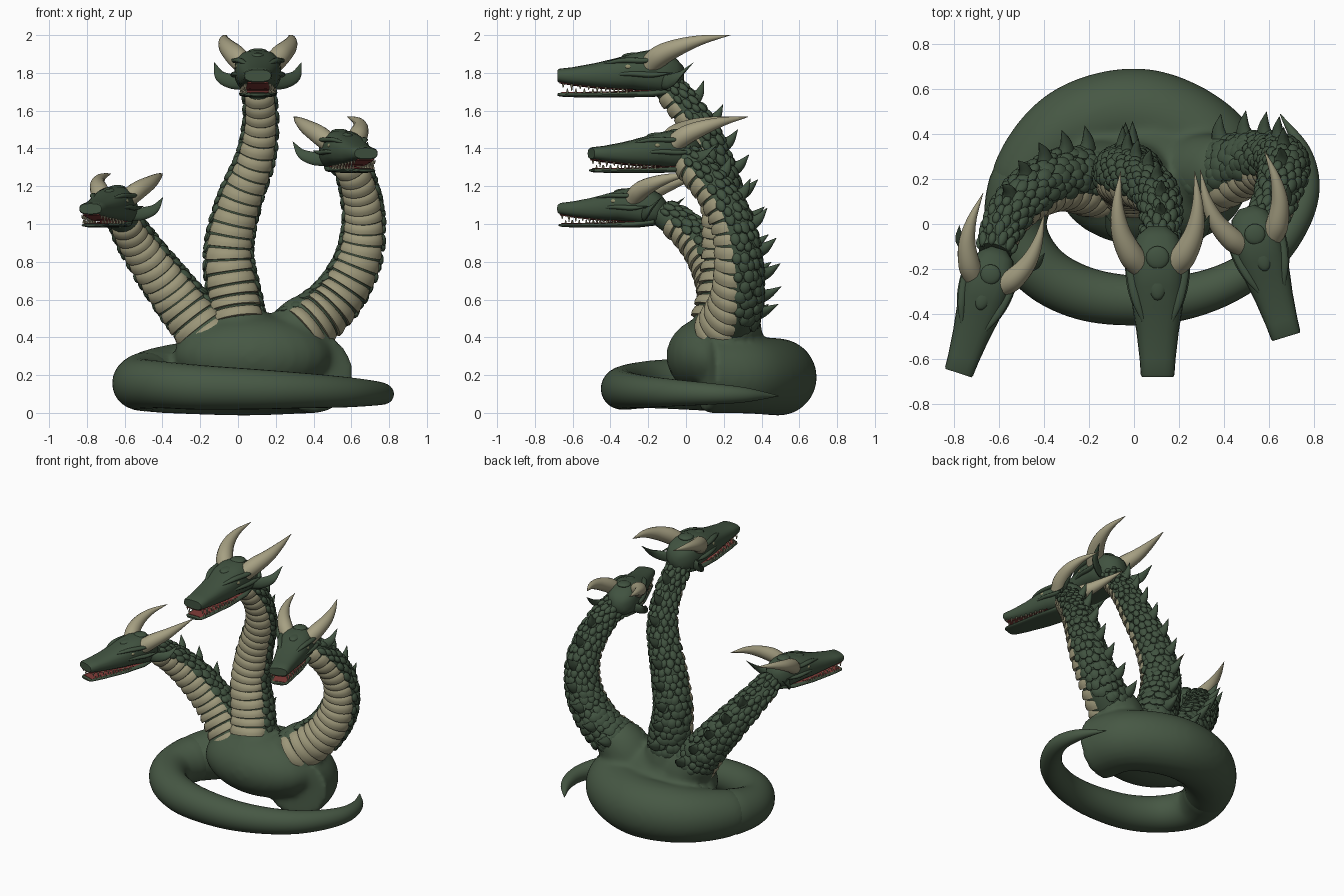
import bpy, bmesh, math, random
from mathutils import Vector, Matrix

random.seed(4)
if "Cube" in bpy.data.objects:
    bpy.data.objects.remove(bpy.data.objects["Cube"])


def material(name, color):
    m = bpy.data.materials.new(name)
    m.use_nodes = True
    m.diffuse_color = (*color, 1)
    m.node_tree.nodes["Principled BSDF"].inputs["Base Color"].default_value = (*color, 1)
    return m


SKIN = material("body green", (0.062, 0.097, 0.058))
SCALE = material("scale green", (0.052, 0.085, 0.051))
BELLY = material("belly cream", (0.33, 0.305, 0.19))
HORN = material("horn cream", (0.38, 0.35, 0.225))
MOUTH = material("mouth red", (0.22, 0.045, 0.04))
EYE = material("eye yellow", (0.28, 0.27, 0.15))


def finish(name, bm, mat, matrix=Matrix()):
    bmesh.ops.recalc_face_normals(bm, faces=bm.faces)
    for f in bm.faces:
        f.smooth = True
    for e in bm.edges:
        e.smooth = e.calc_face_angle(0) < 0.9
    bm.transform(matrix)
    me = bpy.data.meshes.new(name)
    bm.to_mesh(me)
    bm.free()
    me.materials.append(mat)
    ob = bpy.data.objects.new(name, me)
    bpy.context.collection.objects.link(ob)
    return ob


def loft(bm, rings, closed=True):
    rows = [[bm.verts.new(p) for p in ring] for ring in rings]
    n = len(rows[0])
    for r0, r1 in zip(rows, rows[1:]):
        for i in range(n if closed else n - 1):
            j = (i + 1) % n
            bm.faces.new((r0[i], r0[j], r1[j], r1[i]))
    if closed:
        bm.faces.new(rows[0][::-1])
        bm.faces.new(rows[-1])


# Paths are points of x, y, z and radius
def spline(pts, n=10):
    p = [Vector(q) for q in pts]
    p = [p[0] * 2 - p[1]] + p + [p[-1] * 2 - p[-2]]
    out = []
    for a, b, c, d in zip(p, p[1:], p[2:], p[3:]):
        for k in range(n):
            t = k / n
            out.append(0.5 * (2 * b + (c - a) * t + (2 * a - 5 * b + 4 * c - d) * t ** 2
                              + (3 * b - a - 3 * c + d) * t ** 3))
    return out + [p[-2]]


def even(samples, step):
    out, travelled = [samples[0]], 0
    for a, b in zip(samples, samples[1:]):
        travelled += (b.xyz - a.xyz).length
        if travelled >= step:
            out.append(b)
            travelled -= step
    return out


def scaled(sample, factor):
    return Vector((*sample.xyz, sample.w * factor))


def frames(samples, ref):
    out = []
    for i, s in enumerate(samples):
        t = (samples[min(i + 1, len(samples) - 1)].xyz - samples[max(i - 1, 0)].xyz).normalized()
        a = (ref - t * ref.dot(t)).normalized()
        out.append((s.xyz, max(s.w, 0.001), t, a, t.cross(a)))
    return out


def tube(bm, samples, ref, sides=16, flat=1):
    turn = [2 * math.pi * i / sides for i in range(sides)]
    loft(bm, [[p + (a * math.cos(k) * flat + b * math.sin(k)) * r for k in turn]
              for p, r, t, a, b in frames(samples, Vector(ref))])


def blob(bm, center, size, rot=Matrix(), u=16, v=10):
    m = Matrix.Translation(center) @ rot @ Matrix.Diagonal((*size, 1))
    bmesh.ops.create_uvsphere(bm, u_segments=u, v_segments=v, radius=1, matrix=m)


# Coiled body and tail
coil = spline([(.41, .1, .21, .21), (.33, .34, .2, .205), (.05, .485, .19, .205), (-.25, .435, .185, .193),
               (-.45, .245, .17, .168), (-.525, 0, .155, .138), (-.42, -.2, .15, .125),
               (-.2, -.315, .135, .118), (.1, -.34, .125, .106), (.35, -.29, .118, .093),
               (.56, -.175, .11, .081), (.7, -.02, .105, .068), (.77, .15, .1, .055),
               (.75, .32, .095, .038), (.65, .49, .09, .002)])
bm = bmesh.new()
tube(bm, [scaled(coil[40], .88), scaled(coil[42], .96)] + coil[44:], (0, 0, 1), 28)
finish("coiled_tail", bm, SKIN)

NECKS = {
    "right": [(-.15, .185, .39, .158), (-.32, .2, .61, .135), (-.47, .13, .81, .115),
              (-.57, .01, .96, .095), (-.62, -.13, 1.06, .08)],
    "middle": [(0, .18, .48, .15), (-.02, .21, .62, .145), (-.05, .22, .85, .13), (0, .2, 1.1, .118),
               (.09, .14, 1.34, .102), (.12, .05, 1.54, .09), (.11, -.1, 1.73, .083)],
    "left": [(.33, .21, .43, .162), (.51, .27, .59, .14), (.63, .28, .79, .125), (.665, .25, .99, .112),
             (.65, .17, 1.15, .103), (.61, .06, 1.28, .094), (.55, -.02, 1.36, .085)],
}
bm = bmesh.new()
tube(bm, coil[:43] + [scaled(coil[45], .93), scaled(coil[47], .78)], (0, 0, 1), 28)
blob(bm, (.08, .16, .3), (.42, .265, .22), u=24, v=16)
for pts in NECKS.values():
    x, y, z, r = pts[0]
    nxt = Vector(pts[0]).lerp(Vector(pts[1]), .55)
    tube(bm, spline([(x * .6 + .03, .19, .22, r * 1.35), (x, y + .02, z, r * 1.08),
                     (*nxt.xyz, r * .9)]), (0, -1, -.4), 24)
body = finish("body", bm, SKIN)
mod = body.modifiers.new("blend", "REMESH")
mod.mode = "VOXEL"
mod.voxel_size = .02
mod.use_smooth_shade = True
mod = body.modifiers.new("soften", "SMOOTH")
mod.factor = .5
mod.iterations = 8

# Necks with belly plates, back scales and spikes
BELLY_DIR = Vector((0, -1, -.4))
ARC = [math.radians(-74 + 148 * i / 14) for i in range(15)]
PLATE = [(0, .88), (.03, 1.06), (.35, 1.07), (.8, 1.0), (.92, .86)]
for side, pts in NECKS.items():
    path = spline(pts, 40)
    bm = bmesh.new()
    tube(bm, [scaled(s, .92) for s in path[::5]], BELLY_DIR, 20)
    finish(side + "_neck", bm, SCALE)

    bm = bmesh.new()
    fr = frames(even(path, .067), BELLY_DIR)
    for f, g in zip(fr, fr[1:]):
        rings = []
        for u, grow in PLATE:
            p, a, b = (f[k].lerp(g[k], u) for k in (0, 3, 4))
            r = (f[1] + (g[1] - f[1]) * u) * grow
            rings.append([p + (a * math.cos(k) + b * math.sin(k)) * r * (1 - .1 * abs(k / 1.3) ** 6)
                          for k in ARC])
        loft(bm, rings, closed=False)
    finish(side + "_belly_plates", bm, BELLY)

    bm = bmesh.new()
    for row, (p, r, t, a, b) in enumerate(frames(even(path, .045), BELLY_DIR)):
        count = max(6, round(r * 3.7 / .052))
        for i in range(count):
            k = math.radians(76 + 208 * (i + .25 + .5 * (row % 2)) / count) + random.uniform(-.1, .1)
            out = a * math.cos(k) + b * math.sin(k)
            center = p + out * r * .93 + t * random.uniform(-.009, .009)
            if center.z < .46:
                continue
            # Lower end of each scale lifts away from the neck
            along = (t - out * .3).normalized()
            rot = Matrix((along.cross(out), along, along.cross(out).cross(along))).transposed().to_4x4()
            w = random.uniform(.85, 1.15)
            blob(bm, center, (r * .25 * w, .035 * w, .017), rot, 8, 5)
    finish(side + "_back_scales", bm, SCALE)

    bm = bmesh.new()
    for p, r, t, a, b in frames(even(path, .135), BELLY_DIR)[1:-1]:
        base, size = p - a * r * .85, .45 + r * 4
        spike = [(*base, .046 * size), (*(base + (t * .015 - a * .05) * size), .03 * size),
                 (*(base + (t * .06 - a * .115) * size), .001)]
        tube(bm, spline(spike, 4), b, 10, .8)
    finish(side + "_back_spikes", bm, SCALE)


# Head parts, facing -y around a local origin
def section(y, w, low, high, n=20):
    ring = []
    for i in range(n):
        c, s = math.cos(2 * math.pi * i / n), math.sin(2 * math.pi * i / n)
        ring.append(Vector((math.copysign(abs(c) ** .75, c) * w, y,
                            (low + high) / 2 + math.copysign(abs(s) ** .75, s) * (high - low) / 2)))
    return ring


SKULL = [(.11, .04, -.05, .04), (.07, .09, -.085, .085), (0, .118, -.1, .122), (-.08, .124, -.092, .13),
         (-.16, .122, -.08, .115), (-.25, .112, -.077, .088), (-.36, .094, -.068, .062),
         (-.48, .08, -.054, .04), (-.55, .075, -.042, .032), (-.56, .07, -.036, .026)]
JAW = [(.06, .07, -.105, -.06), (-.06, .1, -.118, -.08), (-.25, .098, -.12, -.09),
       (-.45, .076, -.12, -.094), (-.54, .064, -.116, -.094), (-.56, .045, -.112, -.098)]
HEADS = {"right": ((-.63, -.2, 1.085), -18, .87), "middle": ((.105, -.12, 1.79), 0, 1),
         "left": ((.53, -.02, 1.378), 17, .9)}

for side, (pos, yaw, size) in HEADS.items():
    m = Matrix.Translation(pos) @ Matrix.Rotation(math.radians(yaw), 4, "Z") @ Matrix.Scale(size, 4)
    skull, jaw, horns, fins, brows, eyes, teeth, mouth = (bmesh.new() for _ in range(8))
    loft(skull, [section(*s) for s in SKULL])
    blob(skull, (0, -.03, .122), (.052, .052, .018))
    blob(skull, (0, -.15, .098), (.04, .07, .02))
    loft(jaw, [section(*s) for s in JAW])
    # Tongue bed and palate
    loft(mouth, [section(y, w * .78, high - .006, high + .003) for y, w, low, high in JAW[1:-1]])
    loft(mouth, [section(y, w * .75, low - .004, low + .005) for y, w, low, high in SKULL[4:-1]])
    for s in (-1, 1):
        tube(horns, spline([(s * .075, -.07, .055, .056), (s * .122, -.01, .105, .056),
                            (s * .165, .09, .15, .043), (s * .178, .21, .186, .024),
                            (s * .165, .355, .21, .001)]), (1, 0, 0))
        tube(fins, spline([(s * .07, -.01, -.04, .038), (s * .14, .03, -.035, .038),
                           (s * .2, .08, -.005, .029), (s * .23, .16, .065, .001)]), (0, 1, 0), 12, .45)
        tube(brows, spline([(s * .055, -.33, .055, .006), (s * .095, -.22, .075, .02),
                            (s * .12, -.1, .075, .02), (s * .14, .02, .085, .001)]), (0, 0, 1), 10, .7)
        tube(brows, spline([(s * .085, -.3, 0, .006), (s * .118, -.17, .005, .016),
                            (s * .128, -.06, 0, .018), (s * .14, .05, .01, .001)]), (0, 0, 1), 10, .8)
        blob(eyes, (s * .107, -.185, .042), (.013, .02, .014))
        # Rows of teeth
        for i in range(8):
            y = -.53 + i * .045
            w = .062 + (y + .53) * .09
            tall = .036 if i in (1, 4) else .022
            for z, height, flip, shift in ((-.05 - (y + .53) * .085 - tall / 2 + .004, tall, math.pi, 0),
                                           (-.084, .024, 0, .022)):
                bmesh.ops.create_cone(
                    teeth, cap_ends=True, segments=6, radius1=.008, radius2=.002, depth=height,
                    matrix=Matrix.Translation((s * w, y + shift, z)) @ Matrix.Rotation(flip, 4, "X"))
    for name, part, mat in (("skull", skull, SCALE), ("lower_jaw", jaw, SCALE), ("horns", horns, HORN),
                            ("cheek_fins", fins, SCALE), ("brow_ridges", brows, SCALE),
                            ("eyes", eyes, EYE), ("teeth", teeth, HORN), ("mouth_lining", mouth, MOUTH)):
        finish(side + "_" + name, part, mat, m)
